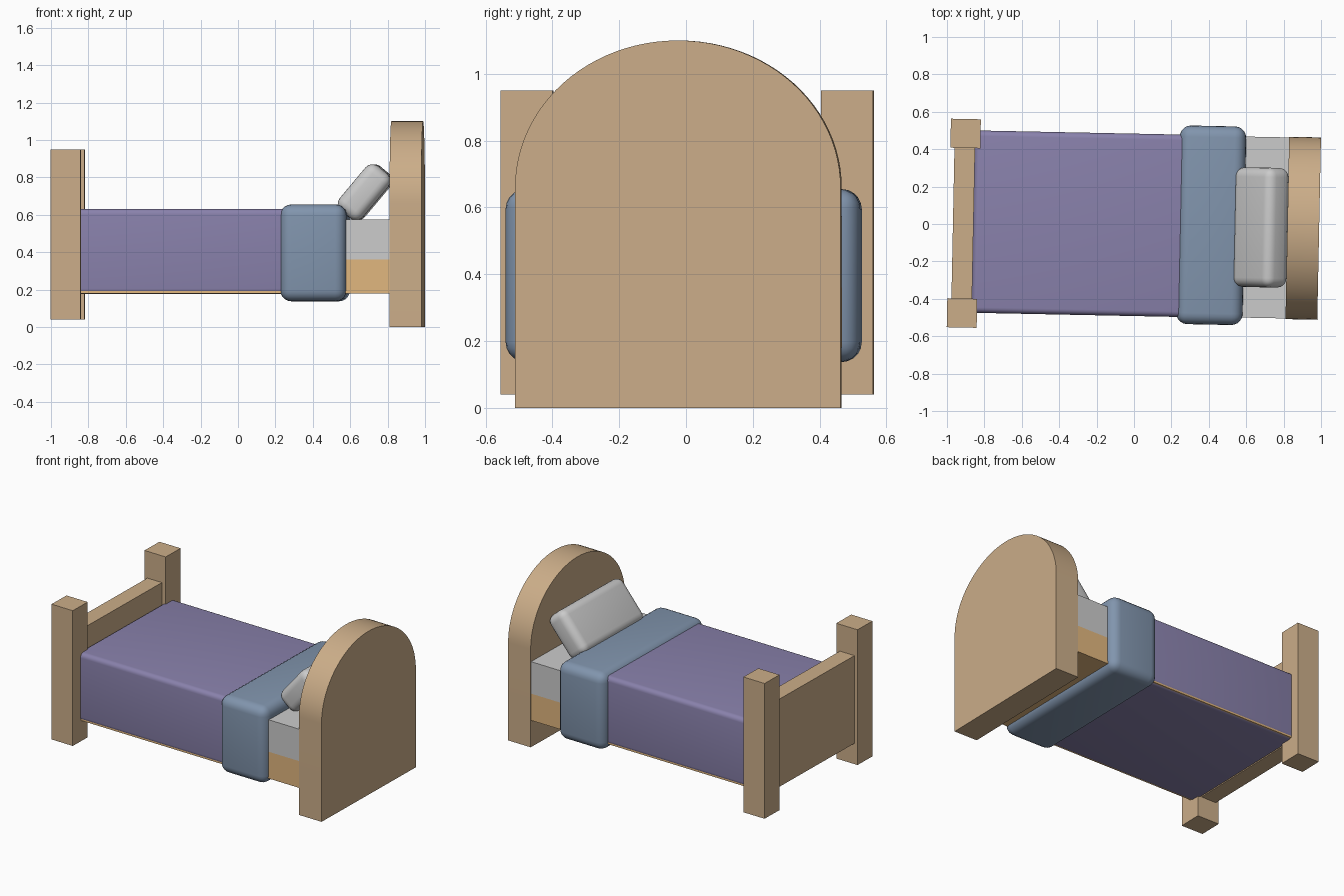
import bpy, bmesh, math
from mathutils import Matrix

if "Cube" in bpy.data.objects:
    bpy.data.objects.remove(bpy.data.objects["Cube"])

# The whole bed is turned slightly about z
TURN = Matrix.Translation((0, -0.0045, 0)) @ Matrix.Rotation(math.radians(-1.16), 4, 'Z')


def material(name, rgb):
    m = bpy.data.materials.new(name)
    m.diffuse_color = (*rgb, 1)
    m.use_nodes = True
    m.node_tree.nodes["Principled BSDF"].inputs["Base Color"].default_value = m.diffuse_color
    return m


WOOD = material("wood", (0.60, 0.42, 0.25))
PINE = material("pale_wood", (0.75, 0.47, 0.21))
PURPLE = material("purple_cloth", (0.25, 0.22, 0.41))
BLUE = material("blue_cloth", (0.22, 0.30, 0.42))


def finish(name, bm, mat=None, place=Matrix()):
    bmesh.ops.recalc_face_normals(bm, faces=bm.faces)
    mesh = bpy.data.meshes.new(name)
    bm.to_mesh(mesh)
    bm.free()
    if mat:
        mesh.materials.append(mat)
    ob = bpy.data.objects.new(name, mesh)
    bpy.context.collection.objects.link(ob)
    ob.matrix_world = TURN @ place
    bpy.ops.object.select_all(action='DESELECT')
    ob.select_set(True)
    bpy.context.view_layer.objects.active = ob
    return ob


def box(name, x, y, z, mat=None, round_by=0.0, tilt=0.0):
    """Box from (min, max) ranges, optionally rounded and tilted about y."""
    ranges = (x, y, z)
    bm = bmesh.new()
    bmesh.ops.create_cube(bm, size=1)
    bmesh.ops.scale(bm, vec=[b - a for a, b in ranges], verts=bm.verts)
    if round_by:
        bmesh.ops.bevel(bm, geom=bm.edges[:], offset=round_by, segments=5,
                        profile=0.5, affect='EDGES')
    centre = [(a + b) / 2 for a, b in ranges]
    place = Matrix.Translation(centre) @ Matrix.Rotation(tilt, 4, 'Y')
    ob = finish(name, bm, mat, place)
    if round_by:
        bpy.ops.object.shade_smooth_by_angle(angle=math.radians(35))
    return ob


# Headboard: straight sides with a half-ellipse top
half, spring, rise = 0.4875, 0.66, 0.44
outline = [(-half, 0), (half, 0)]
for i in range(49):
    a = math.pi * i / 48
    outline.append((half * math.cos(a), spring + rise * math.sin(a)))
bm = bmesh.new()
face = bm.faces.new([bm.verts.new((0.82, y, z)) for y, z in outline])
ext = bmesh.ops.extrude_face_region(bm, geom=[face])
bmesh.ops.translate(bm, vec=(0.17, 0, 0),
                    verts=[v for v in ext["geom"] if isinstance(v, bmesh.types.BMVert)])
finish("headboard", bm, WOOD)
bpy.ops.object.shade_smooth_by_angle(angle=math.radians(35))

# Footboard: two posts and a panel
for name, y in (("foot_post_front", -0.49), ("foot_post_back", 0.47)):
    box(name, (-0.99, -0.83), (y - 0.0775, y + 0.0775), (0.04, 0.95), WOOD)
box("footboard_panel", (-0.968, -0.858), (-0.45, 0.43), (0.18, 0.77), WOOD)

# Base and mattress
box("bed_base", (-0.85, 0.83), (-0.484, 0.484), (0.18, 0.36), PINE)
box("mattress", (-0.85, 0.83), (-0.484, 0.484), (0.36, 0.575))

# Bedding
box("blanket", (-0.86, 0.40), (-0.4875, 0.4875), (0.175, 0.632), PURPLE, 0.03)
box("blanket_fold", (0.235, 0.59), (-0.525, 0.537), (0.137, 0.655), BLUE, 0.06)
box("pillow", (0.525, 0.835), (-0.32, 0.32), (0.64, 0.80), None, 0.05, math.radians(-50))
